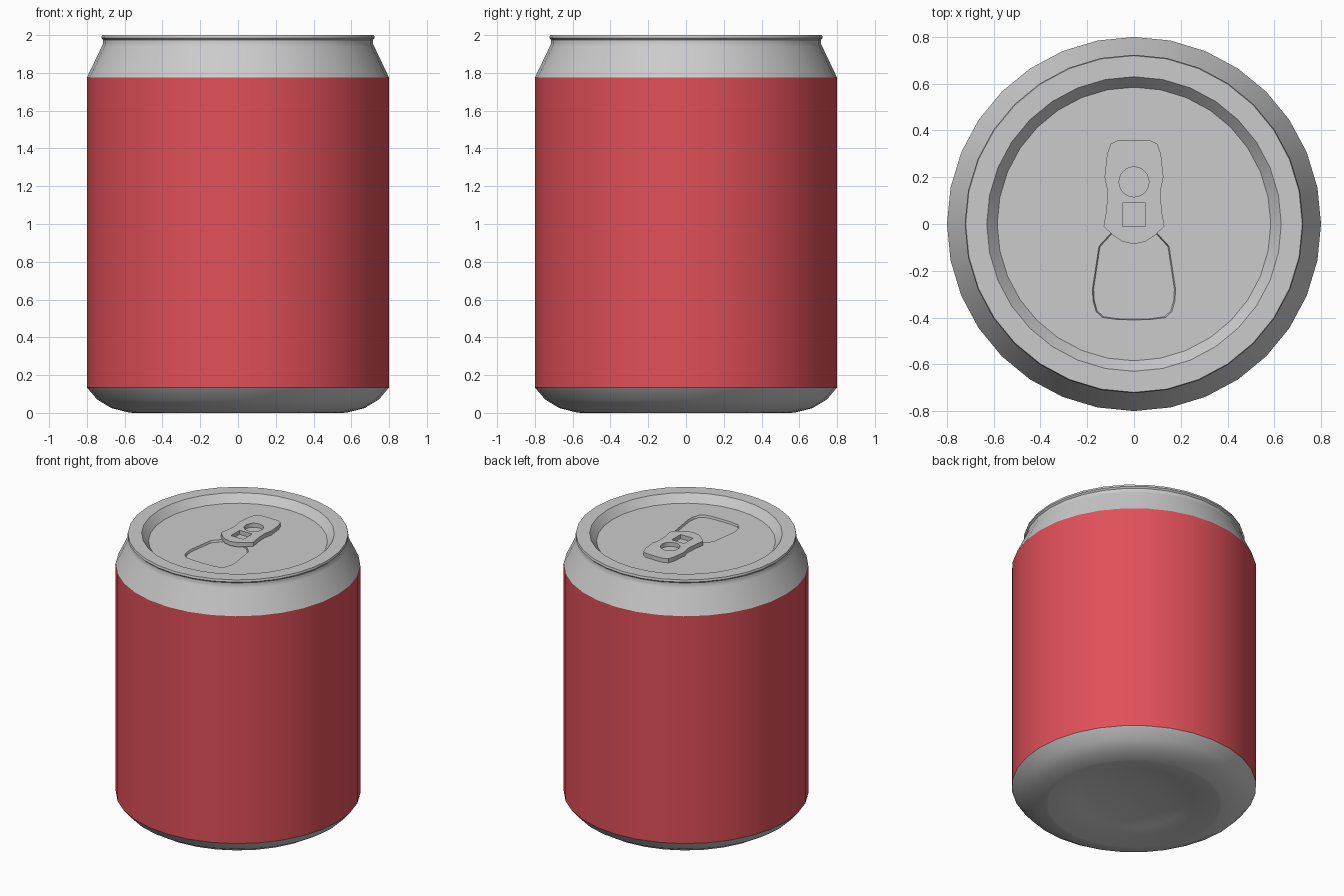
import bpy, bmesh
from math import cos, sin, pi

if "Cube" in bpy.data.objects:
    bpy.data.objects.remove(bpy.data.objects["Cube"])

SIDES = 32


def finish(name, bm, angle=30):
    bmesh.ops.recalc_face_normals(bm, faces=bm.faces)
    me = bpy.data.meshes.new(name)
    bm.to_mesh(me)
    bm.free()
    ob = bpy.data.objects.new(name, me)
    bpy.context.collection.objects.link(ob)
    bpy.ops.object.select_all(action='DESELECT')
    ob.select_set(True)
    bpy.context.view_layer.objects.active = ob
    bpy.ops.object.shade_smooth_by_angle(angle=angle * pi / 180)
    return ob


def lathe(name, profile):
    """Spin an (r, z) profile around the z axis."""
    bm = bmesh.new()
    vs = [bm.verts.new((r, 0, z)) for r, z in profile]
    es = [bm.edges.new(p) for p in zip(vs, vs[1:])]
    bmesh.ops.spin(bm, geom=vs + es, cent=(0, 0, 0), axis=(0, 0, 1),
                   angle=2 * pi, steps=SIDES, use_merge=True)
    bmesh.ops.remove_doubles(bm, verts=bm.verts, dist=1e-4)
    return finish(name, bm)


def plate(name, loops, top, bottom, wall_loops=None):
    """Flat sheet filled between outlines, with walls going down."""
    bm = bmesh.new()
    edges = []
    for i, loop in enumerate(loops):
        vs = [bm.verts.new((x, y, top)) for x, y in loop]
        edges += [bm.edges.new((vs[k - 1], vs[k])) for k in range(len(vs))]
        low_loop = (wall_loops or loops)[i]
        low = [bm.verts.new((x, y, bottom)) for x, y in low_loop]
        for k in range(len(vs)):
            bm.faces.new((vs[k - 1], vs[k], low[k], low[k - 1]))
    bmesh.ops.triangle_fill(bm, edges=edges, use_beauty=True, normal=(0, 0, 1))
    return finish(name, bm)


def circle(r, cy=0.0, n=SIDES):
    return [(r * cos(2 * pi * k / n), cy + r * sin(2 * pi * k / n)) for k in range(n)]


def mirrored(half):
    """Close a right-hand outline by mirroring it in x."""
    return half + [(-x, y) for x, y in reversed(half) if x > 0]


# Can shell: domed base, coloured band, tapered shoulder with rim
lathe("can_base", [(0, 0.085), (0.2, 0.075), (0.38, 0.052), (0.56, 0.0),
                   (0.58, 0.003), (0.67, 0.025), (0.745, 0.07), (0.8, 0.135)])
band = lathe("label_band", [(0.8, 0.135), (0.8, 1.775)])
lathe("can_shoulder", [(0.8, 1.775), (0.721, 1.94), (0.714, 1.955), (0.714, 1.975),
                       (0.724, 1.985), (0.72, 2.0), (0.63, 2.0), (0.585, 1.945)])

red = bpy.data.materials.new("band_red")
red.diffuse_color = (0.75, 0.08, 0.1, 1)
red.use_nodes = True
red.node_tree.nodes["Principled BSDF"].inputs["Base Color"].default_value = red.diffuse_color
band.data.materials.append(red)

# Lid with a shallow recessed mouth panel
mouth = mirrored([(0.09, -0.03), (0.15, -0.095), (0.178, -0.28), (0.175, -0.33),
                  (0.162, -0.375), (0.135, -0.4), (0.07, -0.409), (0, -0.41)])
mouth_low = [(x * 0.97, -0.22 + (y + 0.22) * 0.98) for x, y in mouth]
plate("lid", [circle(0.585), mouth], 1.945, 1.93, [circle(0.585), mouth_low])
plate("mouth_panel", [mouth_low], 1.93, 1.929)

# Pull tab with finger hole and square rivet window
tab = mirrored([(0, 0.36), (0.07, 0.358), (0.1, 0.342), (0.115, 0.3), (0.126, 0.2),
                (0.113, 0.14), (0.118, 0.06), (0.13, -0.01), (0.09, -0.048),
                (0.05, -0.075), (0, -0.086)])
window = [(-0.05, -0.01), (0.05, -0.01), (0.05, 0.09), (-0.05, 0.09)]
plate("pull_tab", [tab, circle(0.064, 0.18, 24), window], 1.975, 1.944)
